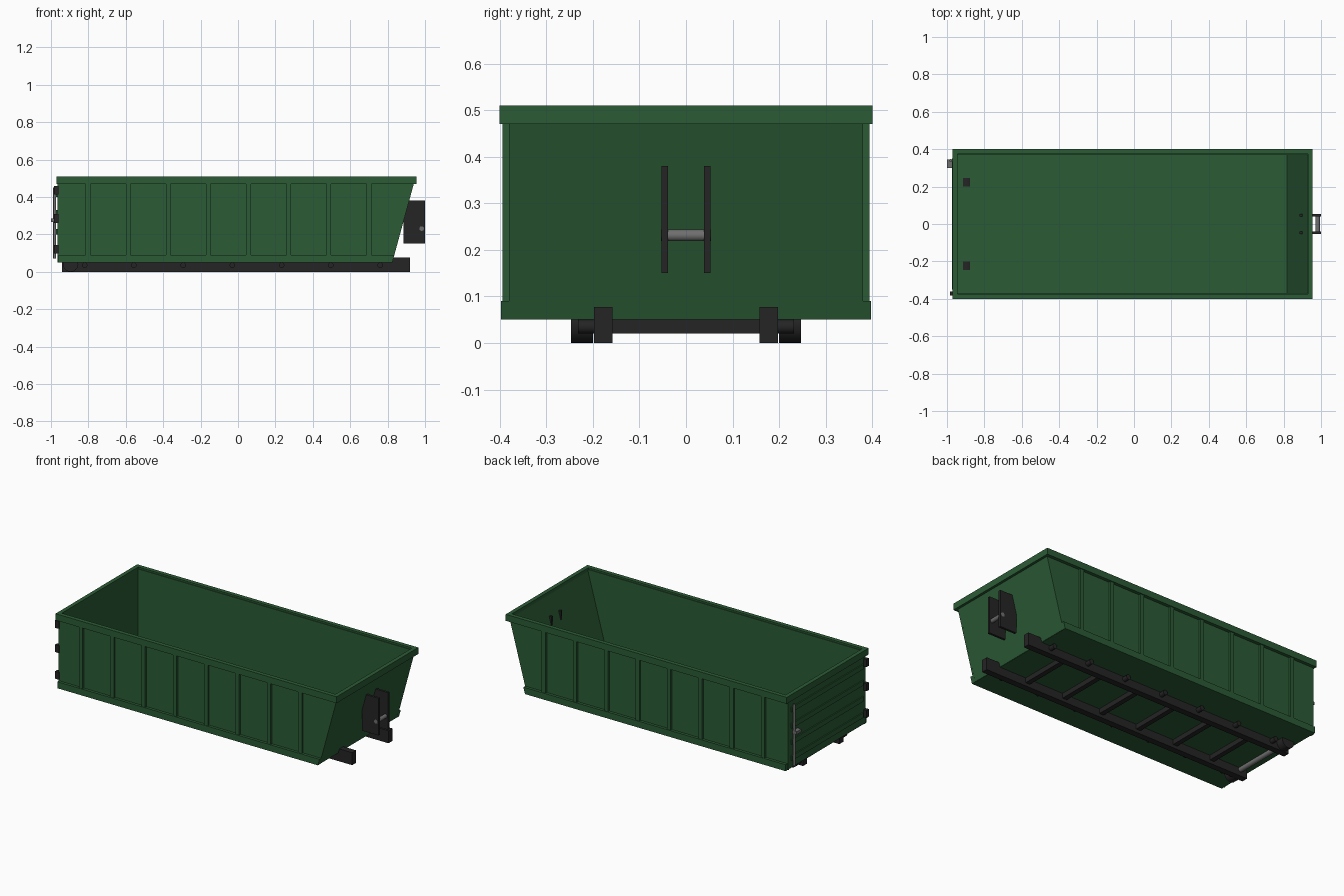
import bpy, bmesh
from math import pi
from mathutils import Matrix, Vector

if "Cube" in bpy.data.objects:
    bpy.data.objects.remove(bpy.data.objects["Cube"])


def material(name, rgb):
    m = bpy.data.materials.new(name)
    m.diffuse_color = (*rgb, 1)
    m.use_nodes = True
    m.node_tree.nodes["Principled BSDF"].inputs["Base Color"].default_value = m.diffuse_color
    return m


GREEN = material("green_paint", (0.024, 0.105, 0.036))
DARK = material("dark_steel", (0.018, 0.018, 0.018))
STEEL = material("bare_steel", (0.16, 0.16, 0.16))


def finish(name, bm, mat):
    bmesh.ops.recalc_face_normals(bm, faces=bm.faces)
    me = bpy.data.meshes.new(name)
    bm.to_mesh(me)
    bm.free()
    me.materials.append(mat)
    ob = bpy.data.objects.new(name, me)
    bpy.context.collection.objects.link(ob)
    return ob


def prism(name, pts, y0, y1, mat):
    """Extrude an XZ outline from y0 to y1."""
    bm = bmesh.new()
    face = bm.faces.new([bm.verts.new((x, y0, z)) for x, z in pts])
    new = bmesh.ops.extrude_face_region(bm, geom=[face])["geom"]
    bmesh.ops.translate(bm, vec=(0, y1 - y0, 0),
                        verts=[v for v in new if isinstance(v, bmesh.types.BMVert)])
    return finish(name, bm, mat)


def box(name, x0, x1, y0, y1, z0, z1, mat):
    return prism(name, [(x0, z0), (x1, z0), (x1, z1), (x0, z1)], y0, y1, mat)


def rod(name, a, b, r, mat, sides=20):
    a, b = Vector(a), Vector(b)
    bm = bmesh.new()
    bmesh.ops.create_cone(bm, cap_ends=True, segments=sides, radius1=r, radius2=r,
                          depth=(b - a).length)
    rot = (b - a).to_track_quat('Z', 'Y').to_matrix().to_4x4()
    bmesh.ops.transform(bm, matrix=Matrix.Translation((a + b) / 2) @ rot, verts=bm.verts)
    for f in bm.faces:
        f.smooth = len(f.verts) == 4
    return finish(name, bm, mat)


# Tub: floor, sloped front sheet, rear door
prism("floor", [(-0.96, 0.05), (0.822, 0.05), (0.83, 0.0775), (-0.96, 0.0775)],
      -0.375, 0.375, GREEN)
prism("sloped_end", [(0.81, 0.051), (0.825, 0.051), (0.948, 0.5), (0.933, 0.5)],
      -0.379, 0.379, GREEN)
box("rear_door", -0.965, -0.945, -0.379, 0.379, 0.055, 0.5, GREEN)
for i in range(4):
    z = 0.10 + 0.1 * i
    box(f"door_rib_{i}", -0.972, -0.96, -0.35, 0.35, z, z + 0.03, GREEN)

# Side walls with bottom rails, ribs and corner posts
for s, side in ((-1, "near"), (1, "far")):
    prism(f"{side}_wall", [(-0.965, 0.05), (0.825, 0.05), (0.948, 0.5), (-0.965, 0.5)],
          s * 0.37, s * 0.38, GREEN)
    prism(f"{side}_bottom_rail", [(-0.96, 0.05), (0.825, 0.05), (0.836, 0.09), (-0.96, 0.09)],
          s * 0.375, s * 0.397, GREEN)
    for i in range(8):
        x = -0.802 + 0.2146 * i
        box(f"{side}_rib_{i}", x - 0.0125, x + 0.0125, s * 0.375, s * 0.394, 0.085, 0.475, GREEN)
    box(f"{side}_top_rim", -0.97, 0.955, s * 0.374, s * 0.40, 0.47, 0.51, GREEN)

# End pieces of the top rim
box("rear_rim", -0.97, -0.945, -0.374, 0.374, 0.47, 0.51, GREEN)
box("front_rim", 0.93, 0.955, -0.374, 0.374, 0.47, 0.51, GREEN)

# Skid rails with bumpers and rear rollers
for s, side in ((-1, "near"), (1, "far")):
    box(f"{side}_skid", -0.94, 0.92, s * 0.158, s * 0.197, 0, 0.077, DARK)
    for i in range(7):
        x = -0.82 + 0.2633 * i
        rod(f"{side}_skid_stub_{i}", (x, s * 0.19, 0.035), (x, s * 0.232, 0.035),
            0.015, DARK, 12)
    rod(f"{side}_roller", (-0.895, s * 0.2, 0.041), (-0.895, s * 0.247, 0.041), 0.041, DARK, 24)
rod("roller_axle", (-0.895, -0.205, 0.04), (-0.895, 0.205, 0.04), 0.015, STEEL)

# Cross members between the skids
for i in range(6):
    x = -0.69 + 0.2633 * i
    box(f"cross_member_{i}", x - 0.015, x + 0.015, -0.165, 0.165, 0.02, 0.055, DARK)

# Lifting plates and pin
for s, side in ((-1, "near"), (1, "far")):
    box(f"{side}_lift_plate", 0.885, 1.0, s * 0.039, s * 0.053, 0.15, 0.38, DARK)
rod("lift_pin", (0.982, -0.0535, 0.231), (0.982, 0.0535, 0.231), 0.0125, STEEL)

# Door hinges and locking bar
for i, z in enumerate((0.12, 0.285, 0.435)):
    box(f"hinge_{i}", -0.985, -0.958, -0.383, -0.36, z - 0.023, z + 0.023, DARK)
rod("lock_bar", (-0.98, 0.34, 0.07), (-0.98, 0.34, 0.45), 0.008, STEEL)
box("lock_handle", -1.0, -0.972, 0.30, 0.345, 0.267, 0.285, STEEL)
